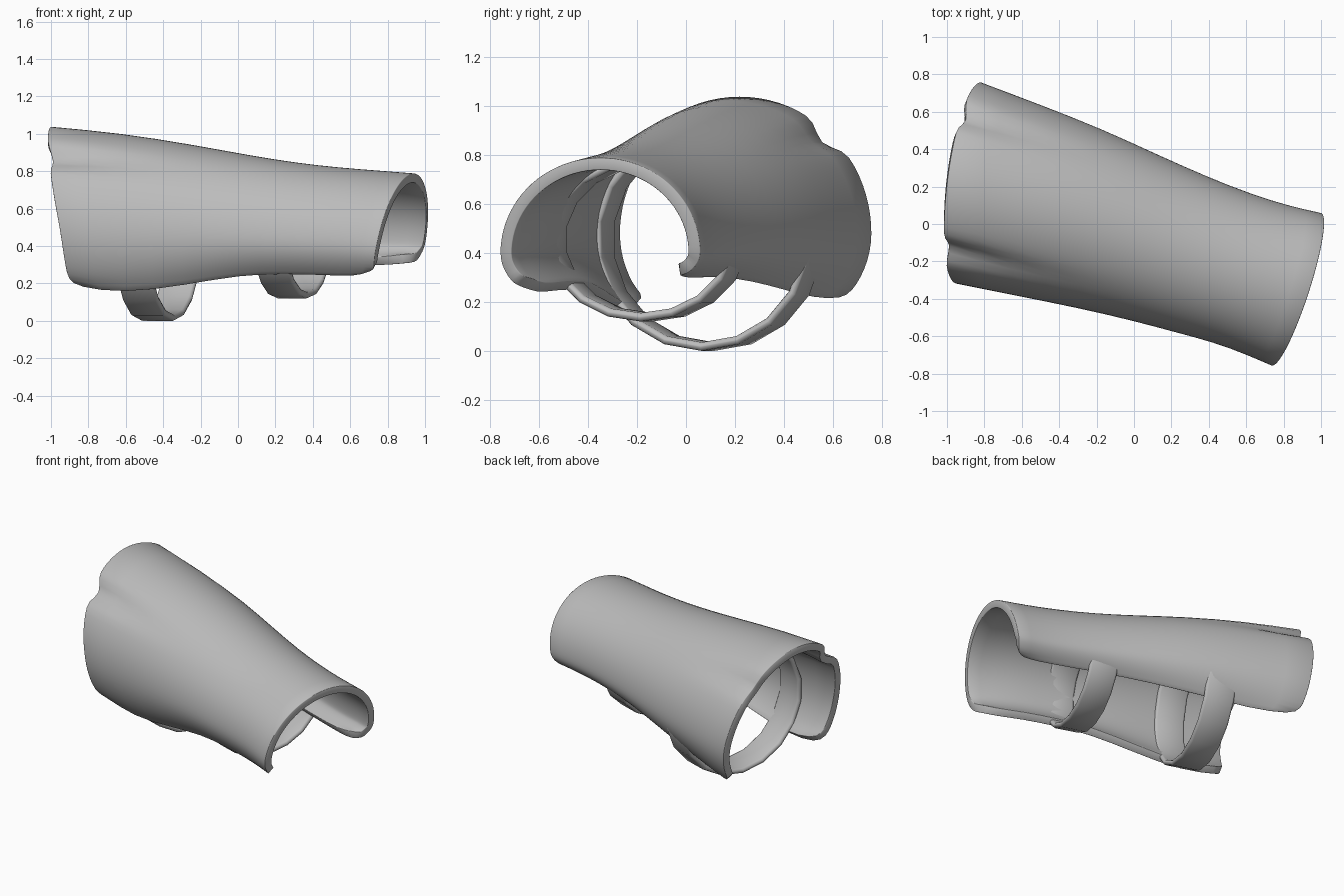
import bpy, bmesh, math
from mathutils import Vector

cube = bpy.data.objects.get("Cube")
if cube:
    bpy.data.objects.remove(cube)

grey = bpy.data.materials.new("plain grey")
grey.use_nodes = True
grey.diffuse_color = (0.5, 0.5, 0.5, 1)
grey.node_tree.nodes["Principled BSDF"].inputs["Base Color"].default_value = (0.5, 0.5, 0.5, 1)


def finish(name, bm, modifiers):
    """Turn a bmesh into a smooth shaded object with the given modifiers."""
    bmesh.ops.recalc_face_normals(bm, faces=bm.faces)
    mesh = bpy.data.meshes.new(name)
    bm.to_mesh(mesh)
    bm.free()
    mesh.materials.append(grey)
    ob = bpy.data.objects.new(name, mesh)
    bpy.context.collection.objects.link(ob)
    bpy.ops.object.select_all(action='DESELECT')
    ob.select_set(True)
    bpy.context.view_layer.objects.active = ob
    bpy.ops.object.shade_smooth()
    for kind, settings in modifiers:
        mod = ob.modifiers.new(kind.title(), kind)
        for key, value in settings.items():
            setattr(mod, key, value)
    return ob


ROUND_RIM = ('BEVEL', {"width": 0.016, "segments": 2, "limit_method": 'ANGLE',
                       "angle_limit": math.radians(50)})

# Guide lines of the guard from the wide end to the narrow end
front_side = [(-.95, -.32), (-.63, -.385), (-.3, -.45), (0, -.52),
              (.22, -.58), (.43, -.635), (.6, -.7), (.74, -.76)]
back_side = [(-.82, .76), (-.5, .64), (-.17, .51), (.13, .37),
             (.4, .25), (.63, .16), (.82, .1), (1, .06)]
ridge = [(-1, 1.04), (-.62, 1.005), (-.25, .945), (.07, .885),
         (.32, .845), (.55, .82), (.75, .805), (.94, .79)]
front_hem = [.16, .145, .19, .245, .25, .245, .235, .24]
back_hem = [.19, .215, .25, .285, .3, .3, .295, .29]

STEPS = 30          # points around each section
OVER = 40           # degrees each side wraps below its widest point
LAST = len(ridge) - 1
NOTCHES = (10, STEPS - 10)

# Open shell of the guard
bm = bmesh.new()
rows = []
for i in range(LAST + 1):
    f, k = Vector(front_side[i]), Vector(back_side[i])
    mid, half = (f + k) / 2, (k - f) / 2
    zc = .48 - .08 * i / LAST
    inward = {0: 1, LAST: -1}.get(i, 0)
    row = []
    for j in range(STEPS + 1):
        a = math.radians(-OVER + (180 + 2 * OVER) * j / STEPS)
        c, s = math.cos(a), math.sin(a)
        p = Vector((mid.x + half.x * c, mid.y + half.y * c, zc))
        if s > 0:
            p.x += (ridge[i][0] - mid.x) * s
            p.z += (ridge[i][1] - zc) * s
        else:
            hem = back_hem[i] if c > 0 else front_hem[i]
            p.z += (zc - hem) * s / math.sin(math.radians(OVER))
            p.x -= inward * .06 * s
        if j in (0, STEPS):            # rounded corners
            p += Vector((.04 * inward, 0, .02 * abs(inward)))
        if j in NOTCHES and i < 2:     # creases fading from the wide end
            depth = .07 if i == 0 else .012
            p -= Vector((-depth / 2, c * depth, s * depth))
        row.append(bm.verts.new(p))
    rows.append(row)
for r, q in zip(rows, rows[1:]):
    for j in range(STEPS):
        bm.faces.new((r[j], r[j + 1], q[j + 1], q[j]))
bmesh.ops.recalc_face_normals(bm, faces=bm.faces)
top = max(bm.faces, key=lambda face: face.calc_center_median().z)
inside_out = top.normal.z < 0
guard = finish("guard_shell", bm, [
    ('SUBSURF', {"levels": 1, "render_levels": 1}),
    ('SOLIDIFY', {"thickness": .05, "offset": 1 if inside_out else -1}),
    ROUND_RIM])

# Straps: flat bands standing square to the arm axis
axis = Vector((.95, -.31, 0)).normalized()
across = Vector((-axis.y, axis.x, 0))
up = Vector((0, 0, 1))


def strap(name, centre, wide, tall, width, thick=.035, sides=18):
    bm = bmesh.new()
    loops = []
    for n in range(sides):
        a = math.tau * (n + .5) / sides
        loop = []
        for inset, side in ((0, -1), (0, 1), (thick, 1), (thick, -1)):
            p = (Vector(centre) + across * (wide - inset) * math.cos(a)
                 + up * (tall - inset) * math.sin(a) + axis * side * width / 2)
            loop.append(bm.verts.new(p))
        loops.append(loop)
    for n in range(sides):
        r, q = loops[n], loops[(n + 1) % sides]
        for m in range(4):
            bm.faces.new((r[m], r[(m + 1) % 4], q[(m + 1) % 4], q[m]))
    return finish(name, bm, [ROUND_RIM])


strap("wide_strap", (-.43, .09, .455), .47, .455, .2)
strap("narrow_strap", (.29, -.16, .455), .41, .335, .19)
